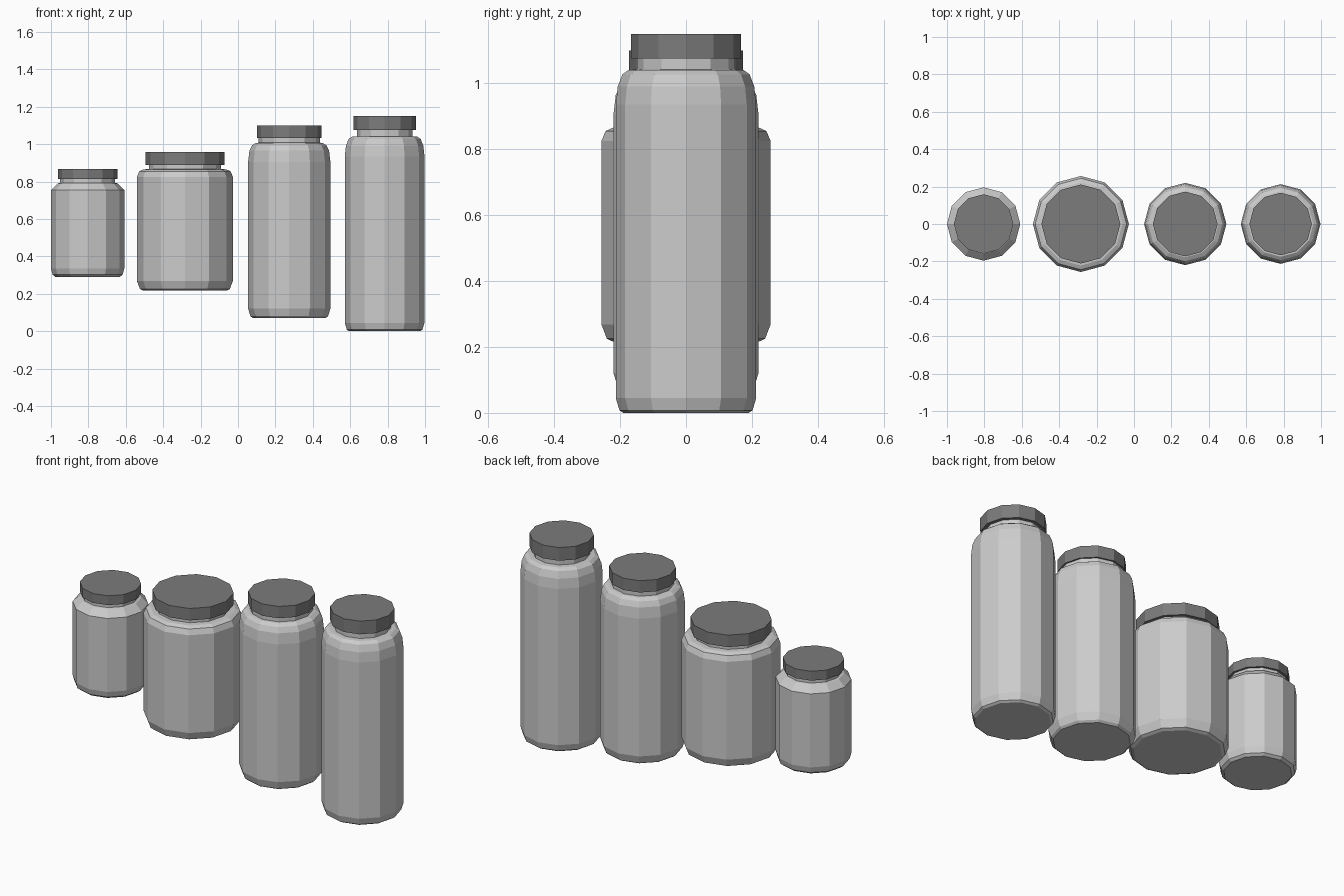
import bpy, bmesh
from math import cos, sin, tau

if "Cube" in bpy.data.objects:
    bpy.data.objects.remove(bpy.data.objects["Cube"])

SIDES = 12
lid_mat = bpy.data.materials.new("dark_lid")
lid_mat.diffuse_color = (0.2, 0.2, 0.2, 1)
lid_mat.use_nodes = True
lid_mat.node_tree.nodes["Principled BSDF"].inputs["Base Color"].default_value = lid_mat.diffuse_color


def lathe(name, x, profile, mat=None):
    """Capped, flat-shaded 12-sided turned solid from (radius, z) points, bottom to top."""
    bm = bmesh.new()
    rings = [[bm.verts.new((r * cos(tau * i / SIDES), r * sin(tau * i / SIDES), z))
              for i in range(SIDES)] for r, z in profile]
    for a, b in zip(rings, rings[1:]):
        for i in range(SIDES):
            j = (i + 1) % SIDES
            bm.faces.new((a[i], a[j], b[j], b[i]))
    bm.faces.new(rings[0][::-1])
    bm.faces.new(rings[-1])
    mesh = bpy.data.meshes.new(name)
    bm.to_mesh(mesh)
    bm.free()
    obj = bpy.data.objects.new(name, mesh)
    obj.location.x = x
    if mat:
        mesh.materials.append(mat)
    bpy.context.collection.objects.link(obj)


# name, x centre, body profile ending at the neck, lid (radius, bottom, top)
jars = [
    ("small_jar", -0.804,
     [(0.172, 0.29), (0.187, 0.302), (0.196, 0.335), (0.196, 0.754), (0.16, 0.79), (0.147, 0.793)],
     (0.159, 0.813, 0.866)),
    ("wide_jar", -0.284,
     [(0.223, 0.217), (0.24, 0.225), (0.2565, 0.268), (0.2565, 0.825), (0.244, 0.855),
      (0.222, 0.865), (0.193, 0.867)],
     (0.211, 0.889, 0.957)),
    ("tall_jar", 0.274,
     [(0.195, 0.07), (0.207, 0.08), (0.22, 0.12), (0.22, 0.905), (0.213, 0.965),
      (0.199, 0.994), (0.178, 1.006), (0.164, 1.008)],
     (0.173, 1.033, 1.10)),
    ("tallest_jar", 0.784,
     [(0.19, 0.0), (0.202, 0.008), (0.213, 0.045), (0.213, 0.935), (0.207, 0.99),
      (0.193, 1.027), (0.175, 1.04), (0.148, 1.042)],
     (0.167, 1.075, 1.15)),
]

for name, x, body, (lid_r, lid_z0, lid_z1) in jars:
    # body with a straight neck reaching into the lid
    lathe(name + "_body", x, body + [(body[-1][0], lid_z0 + 0.01)])
    # screw lid
    lathe(name + "_lid", x, [(lid_r, lid_z0), (lid_r, lid_z1)], lid_mat)
